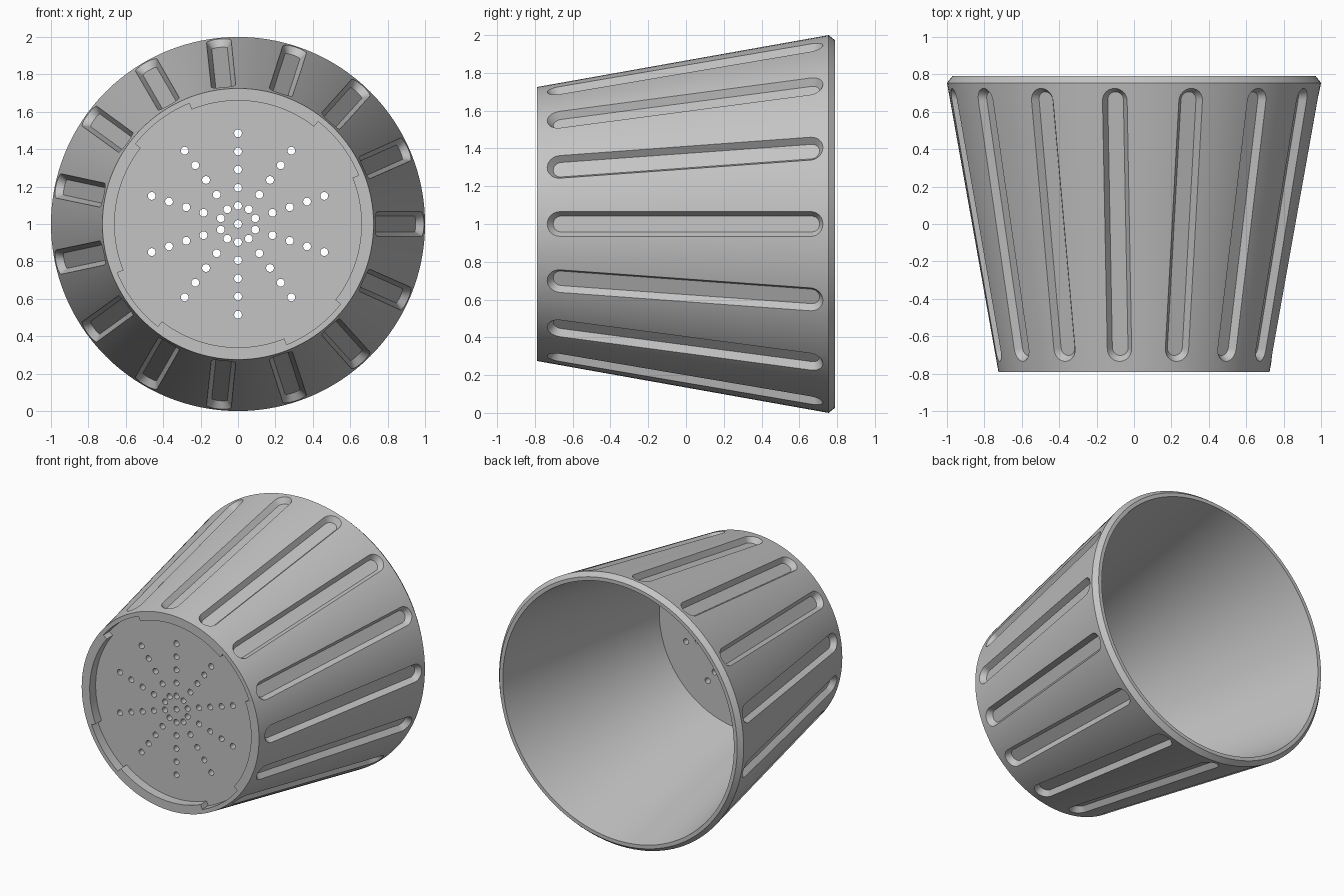
import bpy, bmesh
from math import sin, cos, pi, radians, atan2
from mathutils import Vector

cube = bpy.data.objects.get("Cube")
if cube:
    bpy.data.objects.remove(cube, do_unlink=True)

FRONT, BACK, FLOOR = -0.79, 0.79, -0.72
CENTRE = Vector((0, 0, 1))
UP = Vector((0, 1, 0))            # the pot's axis
SLOPE = atan2(0.275, 1.55)        # lean of the outer wall

grey = bpy.data.materials.new("plain_grey")
grey.use_nodes = True
grey.diffuse_color = (0.55, 0.55, 0.55, 1)
shader = next(n for n in grey.node_tree.nodes if n.type == 'BSDF_PRINCIPLED')
shader.inputs["Base Color"].default_value = grey.diffuse_color


def radial(a):
    return Vector((cos(a), 0, sin(a)))


def skin(bm, rings):
    """Join a stack of equal rings into a closed solid."""
    rows = [[bm.verts.new(p) for p in ring] for ring in rings]
    n = len(rows[0])
    for lo, hi in zip(rows, rows[1:]):
        for i in range(n):
            j = (i + 1) % n
            bm.faces.new((lo[i], lo[j], hi[j], hi[i]))
    bm.faces.new(rows[0][::-1])
    bm.faces.new(rows[-1])


def circle(r, y, n, at=CENTRE):
    return [at + radial(2 * pi * i / n) * r + UP * y for i in range(n)]


def make(name, bm):
    bmesh.ops.recalc_face_normals(bm, faces=bm.faces[:])
    mesh = bpy.data.meshes.new(name)
    bm.to_mesh(mesh)
    bm.free()
    mesh.materials.append(grey)
    ob = bpy.data.objects.new(name, mesh)
    bpy.context.collection.objects.link(ob)
    return ob


def cut(target, bm):
    cutter = make("cutter", bm)
    cutter.hide_render = True
    mod = target.modifiers.new("cut", 'BOOLEAN')
    mod.operation = 'DIFFERENCE'
    mod.solver = 'EXACT'
    mod.object = cutter
    bpy.context.view_layer.objects.active = target
    bpy.ops.object.modifier_apply(modifier=mod.name)
    bpy.data.objects.remove(cutter, do_unlink=True)


# Tapered pot: outer wall, chamfered rim, inner wall, inner floor
bm = bmesh.new()
profile = [(0.725, FRONT), (1.0, 0.755), (0.972, BACK), (0.945, BACK), (0.68, -0.66)]
skin(bm, [circle(r, y, 128) for r, y in profile])
pot = make("pot", bm)

# Fifteen round-ended grooves with sloping sides
bm = bmesh.new()
for k in range(15):
    out = radial(2 * pi * k / 15)
    side = out.cross(UP)
    along = out * sin(SLOPE) + UP * cos(SLOPE)
    normal = out * cos(SLOPE) - UP * sin(SLOPE)
    middle = CENTRE + out * 0.864 - UP * 0.005
    rings = []
    for height, width in ((-0.04, 0.042), (0.03, 0.086)):
        ring = []
        for end in (1, -1):
            for i in range(13):
                a = pi * i / 12
                ring.append(middle + normal * height
                            + along * end * (0.674 + width * sin(a))
                            + side * end * width * cos(a))
        rings.append(ring)
    skin(bm, rings)

# Shallow recess under the base, widened between four foot segments
outline = []
for k in range(4):
    mid = radians(90 * k - 8)
    for r, start, sweep in ((0.66, -30, 60), (0.695, 30, 30)):
        for i in range(21):
            a = mid + radians(start + sweep * i / 20)
            outline.append(CENTRE + radial(a) * r)
skin(bm, [[p + UP * y for p in outline] for y in (FRONT - 0.1, FLOOR)])
cut(pot, bm)

# Drain holes: one in the middle and ten spokes of five
bm = bmesh.new()
spots = [CENTRE] + [CENTRE + radial(pi / 2 + pi * s / 5) * 0.097 * ring
                    for s in range(10) for ring in range(1, 6)]
for spot in spots:
    skin(bm, [circle(0.021, y, 16, spot) for y in (FLOOR - 0.1, FLOOR + 0.2)])
cut(pot, bm)

# Smooth walls with crisp edges
bpy.ops.object.select_all(action='DESELECT')
pot.select_set(True)
bpy.context.view_layer.objects.active = pot
bpy.ops.object.shade_smooth_by_angle(angle=radians(25))
